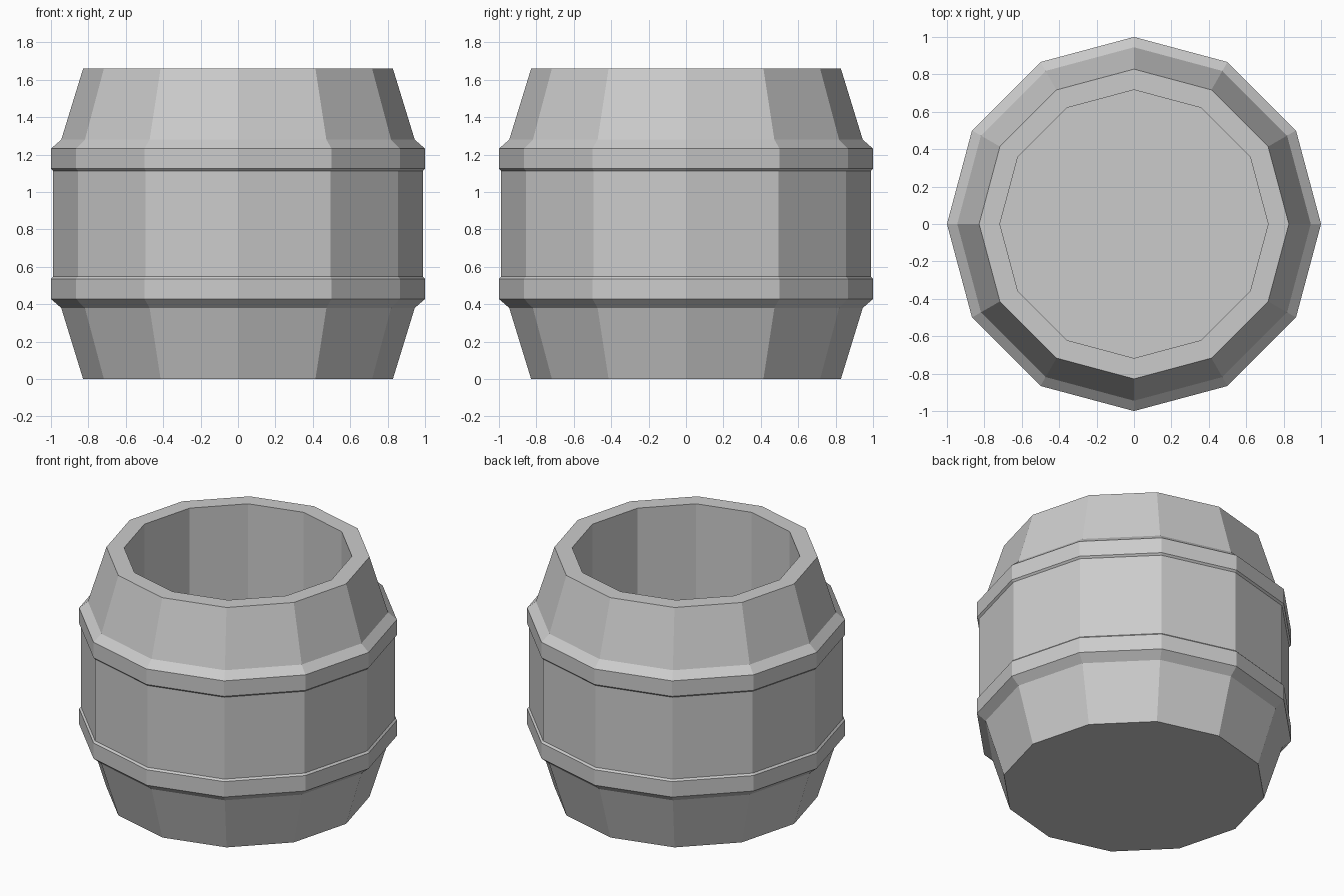
import bpy, bmesh
from math import cos, sin, pi

if "Cube" in bpy.data.objects:
    bpy.data.objects.remove(bpy.data.objects["Cube"])

SIDES = 12
HEIGHT = 1.66
MID = HEIGHT / 2


def lathe(name, profile):
    """Revolve (radius, z) points into a faceted solid, capping both ends."""
    bm = bmesh.new()
    rings = [[bm.verts.new((r * cos(2 * pi * i / SIDES), r * sin(2 * pi * i / SIDES), z))
              for i in range(SIDES)] for r, z in profile]
    for a, b in zip(rings, rings[1:]):
        for i in range(SIDES):
            j = (i + 1) % SIDES
            bm.faces.new((a[i], a[j], b[j], b[i]))
    bm.faces.new(rings[0][::-1])
    bm.faces.new(rings[-1])
    bmesh.ops.recalc_face_normals(bm, faces=bm.faces)
    mesh = bpy.data.meshes.new(name)
    bm.to_mesh(mesh)
    bm.free()
    obj = bpy.data.objects.new(name, mesh)
    bpy.context.collection.objects.link(obj)
    return obj


# Lower half of the outside: tapered staves, then the raised hoop
lower = [(0.828, 0), (0.945, 0.38), (1.0, 0.428), (1.0, 0.535), (0.988, 0.547)]
# Upper half mirrors the lower half
upper = [(r, 2 * MID - z) for r, z in reversed(lower)]
# Flat rim, straight inner wall and inner floor
inside = [(0.717, HEIGHT), (0.717, 0.11)]

lathe("open_barrel", lower + upper + inside)
